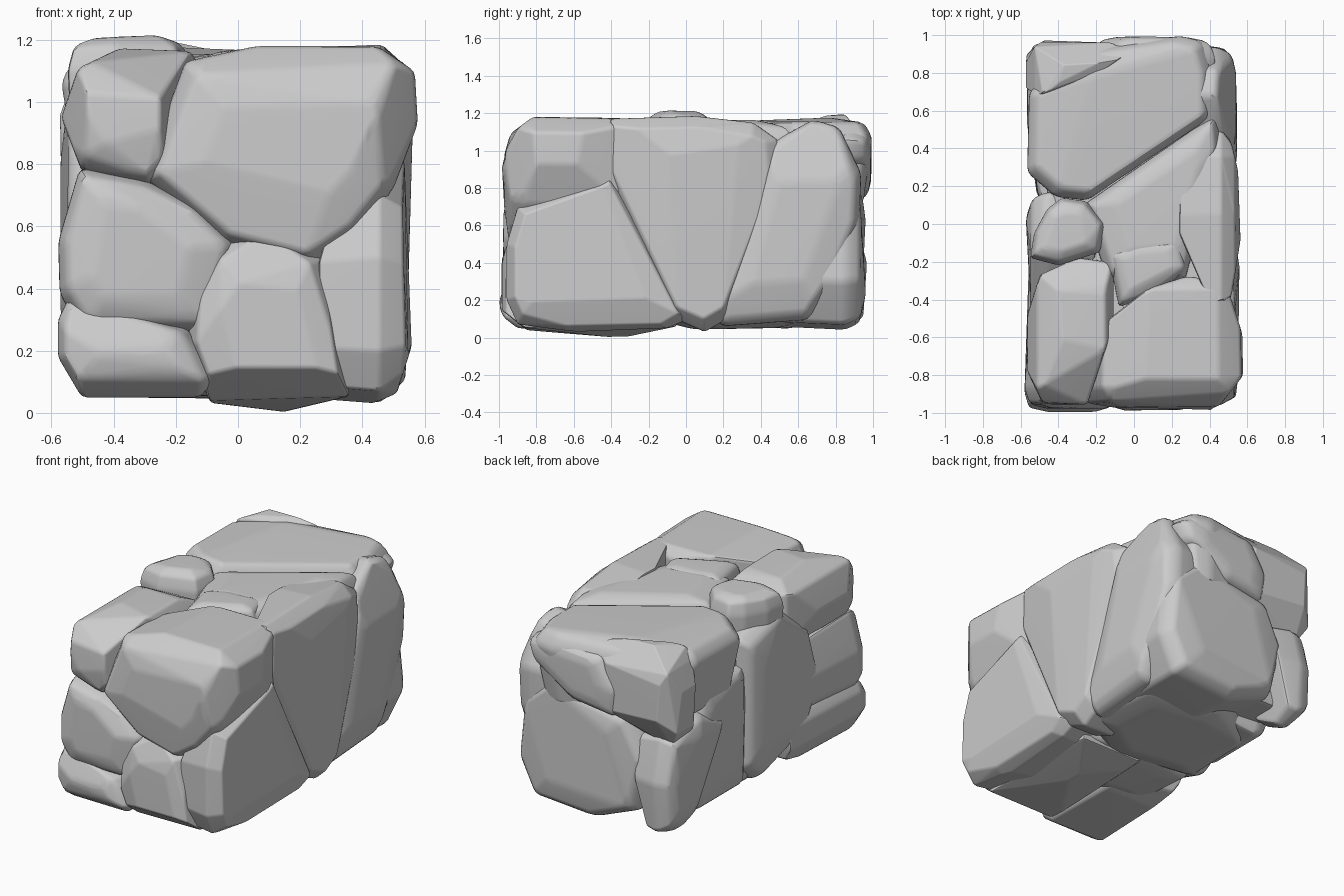
import bpy, bmesh, math, random
from mathutils import Vector

random.seed(4)
objs = []


def place(axis, d, a, b):
    return Vector({'x': (d, a, b), 'y': (a, d, b), 'z': (a, b, d)}[axis])


def hull(points, dist):
    bm = bmesh.new()
    for p in points:
        bm.verts.new(p)
    bmesh.ops.remove_doubles(bm, verts=bm.verts[:], dist=dist)
    bmesh.ops.convex_hull(bm, input=bm.verts[:])
    loose = [v for v in bm.verts if not v.link_faces]
    bmesh.ops.delete(bm, geom=loose, context='VERTS')
    return bm


def stone(name, axis, outer, inner, outline, back=0.88, clips=(), bevel=0.028):
    """Rounded faceted rock: outline seen along an axis, domed at outer, tapered
    to inner, then trimmed to convex outlines seen along other axes."""
    n = len(outline)
    ca = sum(p[0] for p in outline) / n
    cb = sum(p[1] for p in outline) / n
    sign = 1 if inner > outer else -1
    rings = [(outer, 0.58), (outer + sign * 0.025, 0.89),
             (outer + sign * 0.11, 1.0), (inner, back)]
    pts = []
    for k, (depth, s) in enumerate(rings):
        for a, b in outline:
            j = random.uniform(-0.05, 0.03) if k == 0 else 0
            d = depth + (random.uniform(0, 0.012) * sign if k < 2 else 0)
            pts.append(place(axis, d, ca + (a - ca) * (s + j), cb + (b - cb) * (s + j)))
    bm = hull(pts, 0.025)
    for ax, poly in clips:
        mid = place(ax, 0, sum(p[0] for p in poly) / len(poly), sum(p[1] for p in poly) / len(poly))
        for (a, b), (a2, b2) in zip(poly, poly[1:] + poly[:1]):
            co, no = place(ax, 0, a, b), place(ax, 0, b2 - b, a - a2)
            if no.dot(mid - co) > 0:
                no = -no
            bmesh.ops.bisect_plane(bm, geom=bm.verts[:] + bm.edges[:] + bm.faces[:],
                                   plane_co=co, plane_no=no.normalized(), clear_outer=True)
    pts = [v.co.copy() for v in bm.verts]
    bm.free()
    bm = hull(pts, 0.055 if clips else 0.035)
    bmesh.ops.dissolve_limit(bm, angle_limit=math.radians(8),
                             verts=bm.verts[:], edges=bm.edges[:])
    bmesh.ops.bevel(bm, geom=bm.edges[:], offset=bevel, offset_type='OFFSET',
                    segments=2, profile=0.5, affect='EDGES', clamp_overlap=True)
    bmesh.ops.recalc_face_normals(bm, faces=bm.faces[:])
    me = bpy.data.meshes.new(name)
    bm.to_mesh(me)
    bm.free()
    ob = bpy.data.objects.new(name, me)
    bpy.context.collection.objects.link(ob)
    objs.append(ob)


# Front stones (outline x, z)
stone("front_large_stone", 'y', -0.975, -0.28,
      [(-0.17, 1.13), (0.1, 1.19), (0.45, 1.18), (0.57, 1.1), (0.58, 0.93), (0.5, 0.72),
       (0.38, 0.57), (0.23, 0.47), (-0.05, 0.54), (-0.31, 0.76), (-0.26, 0.9)], 0.97,
      [('z', [(-0.35, -0.98), (-0.2, -0.62), (-0.13, -0.5), (0.05, -0.35), (0.3, -0.27), (0.5, -0.35),
              (0.58, -0.6), (0.58, -0.8), (0.44, -0.98)]),
       ('x', [(-0.98, 0.45), (-0.98, 0.95), (-0.94, 1.09), (-0.82, 1.18), (-0.35, 1.18),
              (-0.25, 1.1), (-0.25, 0.8), (-0.6, 0.45)])])
stone("front_upper_left_stone", 'y', -0.96, -0.18,
      [(-0.57, 0.95), (-0.52, 1.11), (-0.38, 1.175), (-0.15, 1.165), (-0.1, 1.08),
       (-0.15, 0.9), (-0.28, 0.73), (-0.5, 0.77)], 0.97,
      [('z', [(-0.58, -0.75), (-0.48, -0.96), (-0.25, -0.96), (-0.15, -0.7),
              (-0.07, -0.42), (-0.12, -0.2), (-0.3, -0.18), (-0.5, -0.27), (-0.57, -0.5)]),
       ('x', [(-0.97, 0.7), (-0.97, 1.0), (-0.85, 1.13), (-0.6, 1.175), (-0.35, 1.16),
              (-0.17, 1.08), (-0.2, 0.8), (-0.5, 0.7)])])
stone("front_middle_left_stone", 'y', -0.98, -0.42,
      [(-0.58, 0.55), (-0.51, 0.79), (-0.3, 0.75), (-0.13, 0.67), (0.0, 0.54),
       (-0.08, 0.26), (-0.5, 0.26), (-0.575, 0.38)])
stone("front_lower_left_stone", 'y', -1.0, -0.22,
      [(-0.58, 0.3), (-0.54, 0.38), (-0.43, 0.34), (-0.16, 0.27), (-0.06, 0.12),
       (-0.12, 0.045), (-0.3, 0.03), (-0.5, 0.045), (-0.58, 0.18)], 0.9,
      [('x', [(-1.0, 0.2), (-0.99, 0.12), (-0.9, 0.05), (-0.5, 0.03), (-0.25, 0.1),
              (-0.2, 0.3), (-0.6, 0.4), (-0.92, 0.38)])])
stone("front_lower_middle_stone", 'y', -0.99, -0.05,
      [(-0.15, 0.38), (-0.06, 0.54), (0.1, 0.59), (0.28, 0.49), (0.33, 0.25),
       (0.36, 0.05), (0.15, -0.005), (-0.09, 0.03), (-0.16, 0.22)], 0.95,
      [('x', [(-0.99, 0.15), (-0.85, 0.04), (-0.35, -0.002), (-0.05, 0.06), (0.0, 0.5),
              (-0.4, 0.62), (-0.9, 0.62), (-1.0, 0.4)])])

# Right side stones (outline y, z)
stone("right_front_stone", 'x', 0.565, 0.26,
      [(-0.96, 0.5), (-0.9, 0.7), (-0.4, 0.9), (-0.22, 0.58), (0.02, 0.1),
       (-0.1, 0.05), (-0.55, 0.025), (-0.9, 0.07), (-0.96, 0.2)], 0.94,
      [('y', [(0.2, 0.05), (0.42, 0.025), (0.51, 0.06), (0.57, 0.25), (0.575, 0.65),
              (0.5, 0.95), (0.35, 0.8), (0.25, 0.45)])])
stone("right_wedge_stone", 'x', 0.57, 0.24,
      [(-0.42, 1.17), (0.05, 1.185), (0.36, 1.15), (0.5, 1.05), (0.43, 0.65),
       (0.22, 0.1), (0.1, 0.03), (-0.06, 0.1), (-0.28, 0.5), (-0.43, 0.9)], 0.98,
      [('z', [(0.2, 0.2), (0.24, -0.05), (0.4, -0.42), (0.51, -0.42), (0.57, -0.05),
              (0.55, 0.3), (0.47, 0.6), (0.4, 0.6)])])
stone("right_back_stone", 'x', 0.55, 0.28,
      [(0.15, 0.15), (0.29, 0.6), (0.46, 1.05), (0.68, 1.17), (0.82, 1.13), (0.94, 0.88),
       (0.93, 0.62), (0.8, 0.3), (0.65, 0.09), (0.18, 0.055)], 0.95,
      [('y', [(0.25, 0.05), (0.48, 0.05), (0.55, 0.3), (0.55, 0.8), (0.45, 1.18), (0.25, 1.18)])])

# Back stones (outline x, z)
stone("back_large_stone", 'y', 0.965, 0.45,
      [(-0.38, 0.5), (-0.25, 0.76), (0.3, 0.86), (0.49, 0.7), (0.53, 0.3),
       (0.42, 0.07), (0.0, 0.04), (-0.3, 0.16)], 0.95)
stone("back_upper_lip_stone", 'y', 1.0, 0.7,
      [(0.44, 1.06), (0.3, 1.14), (-0.1, 1.1), (-0.22, 0.9), (-0.2, 0.72),
       (0.1, 0.76), (0.4, 0.95)], 0.95)

# Left side stones (outline y, z)
stone("left_tall_stone", 'x', -0.575, -0.2,
      [(0.17, 1.0), (-0.15, 1.1), (-0.46, 0.87), (-0.57, 0.5), (-0.42, 0.22),
       (0.03, 0.07), (0.17, 0.18)], 0.9)
stone("left_rear_stone", 'x', -0.54, -0.15,
      [(0.1, 0.85), (0.55, 0.85), (0.72, 0.4), (0.6, 0.08), (0.12, 0.08)], 0.9)
stone("left_corner_stone", 'x', -0.57, -0.3,
      [(0.35, 0.62), (0.6, 0.74), (0.9, 0.66), (0.97, 0.4), (0.95, 0.1),
       (0.8, 0.045), (0.65, 0.12)], 0.9,
      [('y', [(-0.58, 0.7), (-0.57, 0.2), (-0.5, 0.045), (-0.4, 0.045), (-0.3, 0.4), (-0.25, 0.75)])])

# Top stones (outline x, y)
stone("top_back_large_stone", 'z', 1.18, 0.72,
      [(-0.57, 0.38), (-0.56, 0.7), (-0.3, 0.92), (0.0, 0.94), (0.25, 1.0), (0.37, 0.97),
       (0.42, 0.8), (0.42, 0.57), (0.0, 0.27), (-0.25, 0.12), (-0.42, 0.14),
       (-0.57, 0.27)], 0.88)
stone("top_back_left_stone", 'z', 1.2, 0.6,
      [(-0.575, 0.9), (-0.48, 0.975), (-0.12, 0.96), (-0.02, 0.9), (-0.15, 0.8),
       (-0.5, 0.67), (-0.575, 0.72)], 0.96,
      [('x', [(0.55, 0.75), (0.66, 1.18), (0.85, 1.195), (0.96, 1.06), (0.985, 0.82),
              (0.85, 0.6), (0.7, 0.6)]),
       ('y', [(-0.575, 0.95), (-0.5, 1.16), (-0.35, 1.2), (0.0, 1.18), (0.0, 0.9),
              (-0.15, 0.64), (-0.5, 0.6), (-0.57, 0.72)])])
stone("top_center_stone", 'z', 1.165, 0.6,
      [(-0.27, 0.1), (0.0, 0.29), (0.44, 0.59), (0.46, 0.42), (0.34, 0.0),
       (0.27, -0.3), (-0.14, -0.3)], 0.95)
stone("top_small_left_stone", 'z', 1.215, 0.9,
      [(-0.55, -0.18), (-0.53, -0.05), (-0.46, 0.08), (-0.38, 0.14), (-0.25, 0.12),
       (-0.15, 0.0), (-0.18, -0.15), (-0.4, -0.22)], 0.95, (), 0.02)
stone("top_small_middle_stone", 'z', 1.175, 0.85,
      [(-0.14, -0.15), (0.0, -0.09), (0.25, -0.07), (0.29, -0.24), (0.1, -0.38),
       (-0.08, -0.44)], 0.97, (), 0.02)

# Underside stones (outline x, y)
stone("bottom_rear_stone", 'z', 0.045, 0.4,
      [(-0.5, -0.05), (-0.48, 0.5), (-0.1, 0.72), (0.42, 0.62), (0.48, 0.1),
       (0.1, -0.15)], 0.95)
stone("bottom_middle_stone", 'z', 0.05, 0.4,
      [(-0.45, -0.45), (0.3, -0.55), (0.4, -0.05), (0.0, 0.05), (-0.48, -0.02)], 0.95)

# Hidden fill between the stones
stone("core_stone", 'z', 1.05, 0.15,
      [(-0.46, -0.86), (0.46, -0.86), (0.46, 0.84), (-0.46, 0.84)], 0.98)

# Soft shading with flat facets and crisp seams
for o in objs:
    o.select_set(True)
bpy.context.view_layer.objects.active = objs[0]
bpy.ops.object.shade_smooth_by_angle(angle=math.radians(30))
for o in objs:
    o.modifiers.new("facet_normals", 'WEIGHTED_NORMAL').keep_sharp = True
